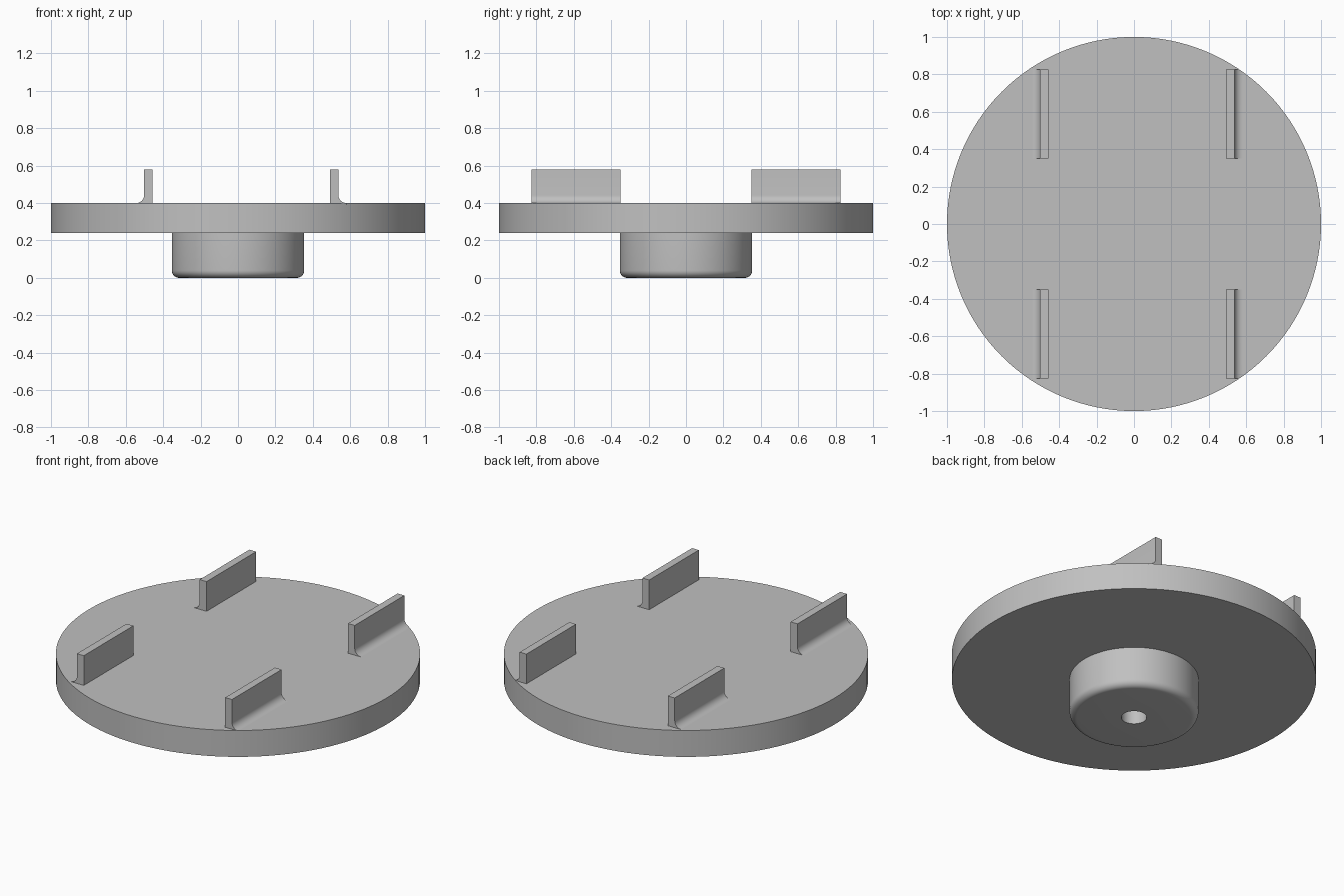
import bpy, bmesh
from math import sin, cos, pi, sqrt, radians

cube = bpy.data.objects.get("Cube")
if cube:
    bpy.data.objects.remove(cube)

grey = bpy.data.materials.new("plain grey")
grey.use_nodes = True
colour = (0.53, 0.53, 0.53, 1)
grey.diffuse_color = colour
grey.node_tree.nodes["Principled BSDF"].inputs["Base Color"].default_value = colour


def finish(bm, name):
    """Turn a bmesh into a named, smooth-shaded object with sharp edges kept."""
    bmesh.ops.recalc_face_normals(bm, faces=bm.faces)
    mesh = bpy.data.meshes.new(name)
    bm.to_mesh(mesh)
    bm.free()
    mesh.materials.append(grey)
    obj = bpy.data.objects.new(name, mesh)
    bpy.context.collection.objects.link(obj)
    bpy.ops.object.select_all(action="DESELECT")
    obj.select_set(True)
    bpy.context.view_layer.objects.active = obj
    bpy.ops.object.shade_smooth_by_angle(angle=radians(30))
    return obj


def arc(cx, cz, r, start, end, steps=8):
    """Points along a circular arc, angles in degrees."""
    angles = [radians(start + (end - start) * i / steps) for i in range(steps + 1)]
    return [(cx + r * cos(a), cz + r * sin(a)) for a in angles]


# Disc and hub turned as one solid, with a blind bore up the hub
BORE, HUB, ROUND = 0.07, 0.354, 0.04
DISC_BOTTOM, DISC_TOP = 0.24, 0.40
profile = [(0, 0.22), (BORE, 0.22), (BORE, 0)]
profile += arc(HUB - ROUND, ROUND, ROUND, -90, 0)
profile += [(HUB, DISC_BOTTOM), (1, DISC_BOTTOM), (1, DISC_TOP), (0, DISC_TOP)]
bm = bmesh.new()
verts = [bm.verts.new((r, 0, z)) for r, z in profile]
edges = [bm.edges.new(pair) for pair in zip(verts, verts[1:])]
bmesh.ops.spin(bm, geom=verts + edges, axis=(0, 0, 1), cent=(0, 0, 0),
               angle=2 * pi, steps=128)
bmesh.ops.remove_doubles(bm, verts=bm.verts, dist=0.0001)
finish(bm, "disc_with_hub")

# Upright fins, each with a fillet along the foot of its outer face
FIN_TOP, FIN_INNER, FIN_OUTER = 0.58, 0.35, 0.825
FILLET = 0.042


def fin(name, inner_x, outer_x, x_side, y_side):
    section = [(inner_x, DISC_TOP - 0.01), (inner_x, FIN_TOP), (outer_x, FIN_TOP)]
    section += arc(outer_x + FILLET, DISC_TOP + FILLET, FILLET, 180, 270)
    section += [(outer_x + FILLET, DISC_TOP - 0.01)]
    bm = bmesh.new()
    near = [bm.verts.new((x * x_side, FIN_INNER * y_side, z)) for x, z in section]
    # The far end is trimmed to the rim of the disc
    far = [bm.verts.new((x * x_side, min(FIN_OUTER, sqrt(1 - x * x)) * y_side, z))
           for x, z in section]
    bm.faces.new(near)
    bm.faces.new(far)
    for i in range(len(section)):
        j = (i + 1) % len(section)
        bm.faces.new((near[i], near[j], far[j], far[i]))
    finish(bm, name)


for y_side, end in ((-1, "front"), (1, "back")):
    fin(end + "_left_fin", 0.492, 0.537, 1, y_side)
    fin(end + "_right_fin", 0.456, 0.502, -1, y_side)
